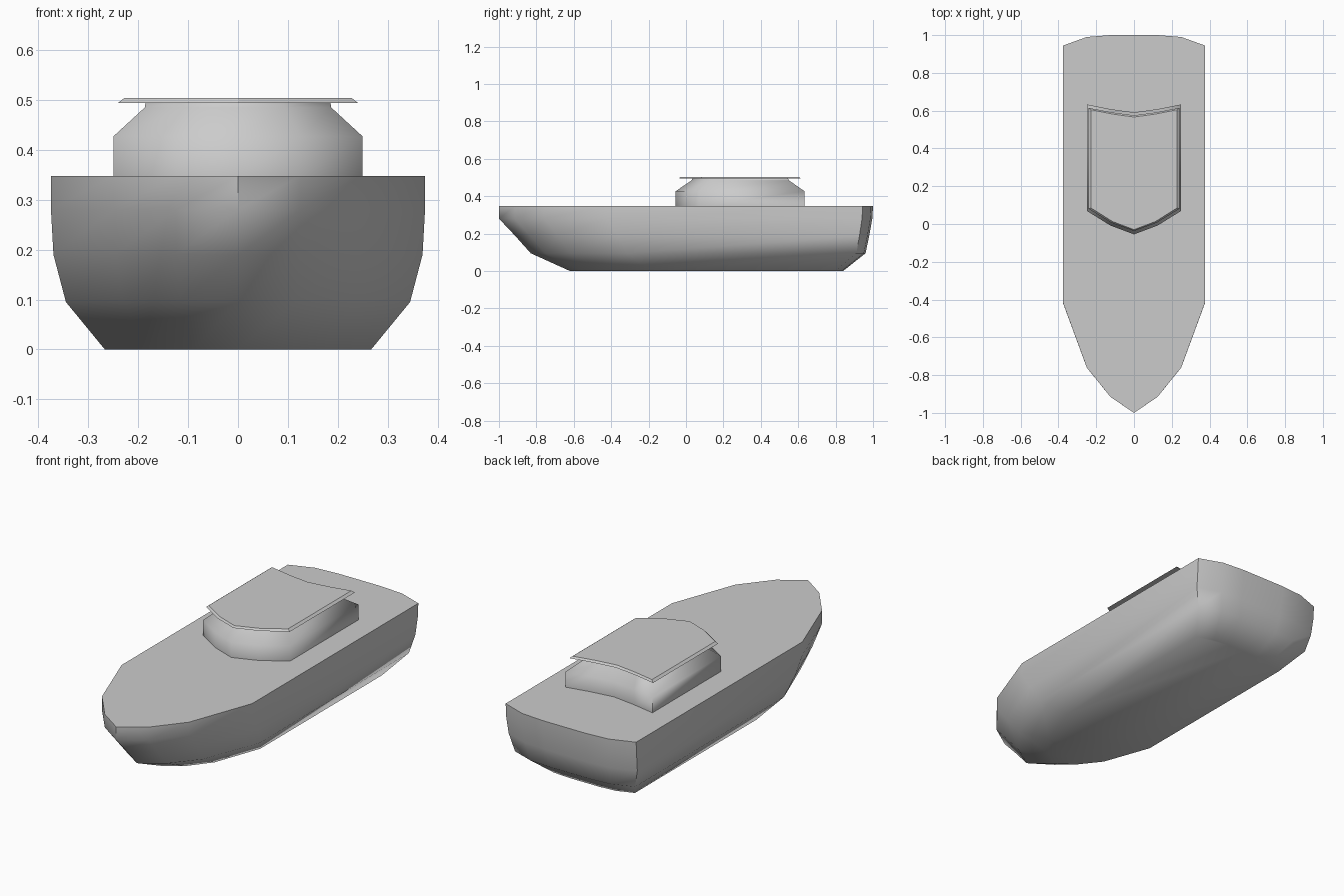
import bpy, bmesh, math

if "Cube" in bpy.data.objects:
    bpy.data.objects.remove(bpy.data.objects["Cube"])


def mirrored(half):
    """Close a half outline (bow to stern, x >= 0) by mirroring it over x."""
    return half + [(-x, y) for x, y in reversed(half) if x > 0]


def loft(name, outline, rings, angle, bottom=True):
    """Stack rings (z, half width, y front, y back) shaped like the outline."""
    xm = max(p[0] for p in outline)
    y0 = min(p[1] for p in outline)
    y1 = max(p[1] for p in outline)
    bm = bmesh.new()
    loops = []
    for z, w, front, back in rings:
        loops.append([bm.verts.new((x / xm * w,
                                    front + (y - y0) / (y1 - y0) * (back - front), z))
                      for x, y in outline])
    n = len(outline)
    for a, b in zip(loops, loops[1:]):
        for i in range(n):
            j = (i + 1) % n
            bm.faces.new((a[i], a[j], b[j], b[i]))
    caps = [bm.faces.new(loops[-1])]
    if bottom:
        caps.append(bm.faces.new(loops[0][::-1]))
    bmesh.ops.triangulate(bm, faces=caps)
    bmesh.ops.recalc_face_normals(bm, faces=bm.faces)
    mesh = bpy.data.meshes.new(name)
    bm.to_mesh(mesh)
    bm.free()
    obj = bpy.data.objects.new(name, mesh)
    bpy.context.collection.objects.link(obj)
    bpy.ops.object.select_all(action='DESELECT')
    obj.select_set(True)
    bpy.context.view_layer.objects.active = obj
    bpy.ops.object.shade_smooth_by_angle(angle=math.radians(angle))
    return obj


# Hull with pointed bow, rounded stern and flat deck
hull_outline = mirrored([(0, -1), (.125, -.915), (.25, -.76), (.375, -.42),
                         (.375, .945), (.25, .99), (.125, 1), (0, 1)])
loft("hull", hull_outline, [
    (0, .267, -.62, .84),
    (.095, .345, -.83, .96),
    (.19, .37, -.915, .98),
    (.28, .375, -1, .996),
    (.348, .375, -1, 1)], 65)

# Cabin with pointed front, shallow V notch at the back and a narrow neck
cabin_outline = mirrored([(0, -.055), (.125, -.008), (.25, .07),
                          (.25, .635), (.125, .61), (0, .593)])
loft("cabin", cabin_outline, [
    (.345, .25, -.055, .633),
    (.427, .25, -.055, .633),
    (.485, .187, .03, .55),
    (.497, .185, .035, .545)], 65, bottom=False)

# Thin overhanging roof
loft("roof", cabin_outline, [
    (.494, .241, -.037, .615),
    (.504, .228, -.03, .605)], 30)
